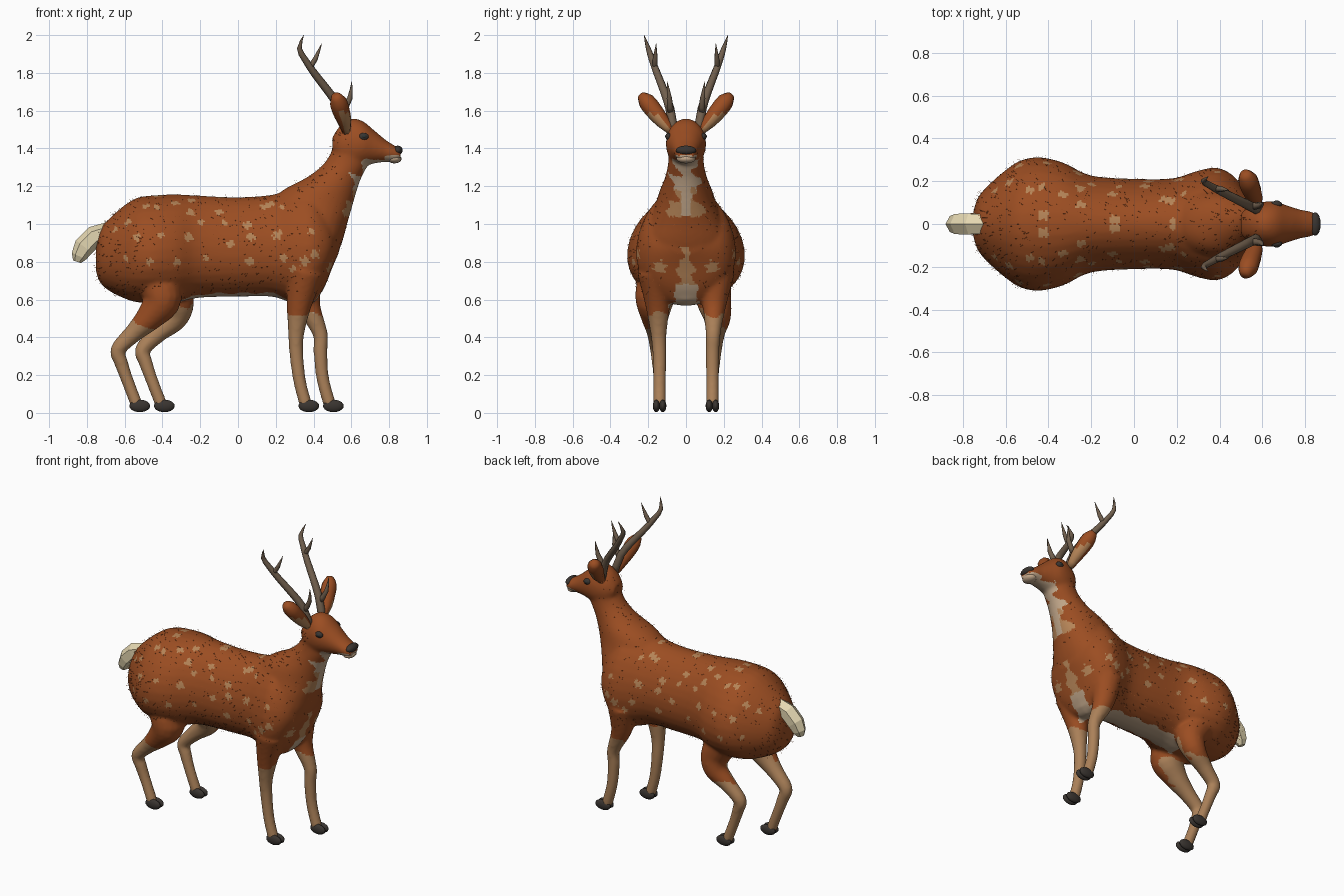
import bpy, bmesh, math, random
from mathutils import Vector

random.seed(7)
if "Cube" in bpy.data.objects:
    bpy.data.objects.remove(bpy.data.objects["Cube"])


def material(name, r, g, b):
    m = bpy.data.materials.new(name)
    m.use_nodes = True
    m.diffuse_color = (r, g, b, 1)
    node = m.node_tree.nodes["Principled BSDF"]
    node.inputs["Base Color"].default_value = (r, g, b, 1)
    node.inputs["Roughness"].default_value = 0.8
    return m


COAT = material("russet_coat", .33, .075, .016)
SPOT = material("pale_spots", .46, .23, .095)
LEG = material("tan_legs", .41, .22, .1)
WHITE = material("cream_throat", .53, .38, .25)
TAIL = material("cream_tail", .78, .68, .44)
HORN = material("antler_brown", .165, .115, .075)
DARK = material("hoof_dark", .042, .035, .03)
EYE = material("eye_grey", .03, .035, .033)


def add_mesh(name, bm, mats, smooth=True):
    me = bpy.data.meshes.new(name)
    bmesh.ops.recalc_face_normals(bm, faces=bm.faces)
    bm.to_mesh(me)
    bm.free()
    for m in mats:
        me.materials.append(m)
    if smooth:
        me.shade_smooth()
    ob = bpy.data.objects.new(name, me)
    bpy.context.collection.objects.link(ob)
    return ob


def refine(pts, n):
    """Catmull-Rom subdivision of tuples."""
    out = []
    for i in range(len(pts) - 1):
        a, b, c, d = (pts[max(0, min(len(pts) - 1, i + k))] for k in (-1, 0, 1, 2))
        for s in range(n):
            t = s / n
            out.append([q + .5 * t * (r - p + t * (2*p - 5*q + 4*r - w + t * (3*(q - r) + w - p)))
                        for p, q, r, w in zip(a, b, c, d)])
    return out + [list(pts[-1])]


def skin(bm, rings):
    """Bridge closed rings and cap both ends."""
    vs = [[bm.verts.new(p) for p in ring] for ring in rings]
    n = len(vs[0])
    for a, b in zip(vs, vs[1:]):
        for i in range(n):
            bm.faces.new((a[i], a[(i + 1) % n], b[(i + 1) % n], b[i]))
    bm.faces.new(vs[0][::-1])
    bm.faces.new(vs[-1])


def loft(bm, sections, upright=False, egg=0.0, n=32):
    """Sections are (position, low, high, half width) along x, or along z if upright."""
    rings = []
    for a, lo, hi, w in refine(sections, 4):
        ring = []
        for i in range(n):
            t = math.tau * i / n
            h = (lo + hi) / 2 + (hi - lo) / 2 * math.sin(t)
            y = w * math.cos(t) * (1 - egg * math.sin(t))
            ring.append((h, y, a) if upright else (a, y, h))
        rings.append(ring)
    skin(bm, rings)


def tube(bm, pts, n=16, sub=4):
    """Points are (x, y, z, radius)."""
    pts = refine(pts, sub)
    pos = [Vector(p[:3]) for p in pts]
    rings = []
    for i, p in enumerate(pos):
        t = (pos[min(i + 1, len(pos) - 1)] - pos[max(i - 1, 0)]).normalized()
        side = t.cross(Vector((0, 1, 0))).normalized()
        up = side.cross(t)
        r = max(pts[i][3], .001)
        rings.append([p + r * (math.cos(a) * side + math.sin(a) * up)
                      for a in (math.tau * k / n for k in range(n))])
    skin(bm, rings)


def ellipsoid(bm, centre, size):
    new = bmesh.ops.create_uvsphere(bm, u_segments=16, v_segments=10, radius=1)["verts"]
    for v in new:
        v.co = Vector(c + s * q for c, s, q in zip(centre, size, v.co))


# Coat: torso, neck, head and legs fused into one skin
bm = bmesh.new()
loft(bm, [(-.752, .75, .87, .05), (-.73, .69, .97, .12), (-.68, .645, 1.03, .18), (-.6, .605, 1.1, .25),
          (-.53, .585, 1.14, .295), (-.44, .58, 1.152, .31), (-.33, .585, 1.157, .285),
          (-.2, .61, 1.15, .225), (0, .615, 1.142, .21), (.18, .615, 1.155, .212),
          (.29, .58, 1.19, .245), (.38, .57, 1.2, .262), (.45, .65, 1.14, .235),
          (.5, .77, 1.04, .18), (.535, .85, .95, .08)], egg=.12)
loft(bm, [(.6, .3, .42, .12), (.75, .25, .49, .22), (.9, .2, .55, .235), (1.0, .17, .578, .205),
          (1.1, .17, .607, .165), (1.18, .24, .63, .138), (1.25, .37, .655, .11),
          (1.32, .455, .69, .095), (1.4, .502, .7, .09), (1.49, .53, .66, .075)], upright=True)
loft(bm, [(.5, 1.38, 1.46, .05), (.54, 1.31, 1.52, .085), (.6, 1.285, 1.558, .103), (.66, 1.305, 1.545, .105),
          (.72, 1.32, 1.497, .085), (.78, 1.328, 1.447, .067), (.83, 1.328, 1.415, .058),
          (.86, 1.34, 1.4, .045)])
SHANK = [(.155, .165, .51, .075), (.07, .157, .425, .051), (-.015, .15, .335, .041), (.0, .145, .27, .037),
         (.035, .14, .17, .033), (.085, .14, .04, .033)]
THIGH_NEAR = [(.17, .15, .74, .1), (.22, .165, .61, .105)]
THIGH_FAR = [(.07, .14, .74, .1), (.16, .145, .61, .095)]
FORE_NEAR = [(.36, .16, .75, .1), (.325, .15, .58, .068), (.308, .145, .42, .043), (.31, .14, .3, .037),
             (.328, .14, .16, .034), (.36, .14, .04, .034)]
FORE_FAR = [(.35, .16, .75, .1), (.37, .15, .58, .066), (.42, .145, .46, .045), (.439, .143, .4, .039),
            (.437, .14, .32, .037), (.449, .14, .18, .034), (.487, .14, .04, .034)]
tube(bm, [(x - .62, -y, z, r) for x, y, z, r in THIGH_NEAR + SHANK])
tube(bm, [(x - .49, y, z, r) for x, y, z, r in THIGH_FAR + SHANK])
tube(bm, [(x, -y, z, r) for x, y, z, r in FORE_NEAR])
tube(bm, FORE_FAR)
blank = add_mesh("coat_blank", bm, [])
remesh = blank.modifiers.new("fuse", 'REMESH')
remesh.mode = 'VOXEL'
remesh.voxel_size = .01
soften = blank.modifiers.new("soften", 'SMOOTH')
soften.factor = .5
soften.iterations = 10
mesh = bpy.data.meshes.new_from_object(blank.evaluated_get(bpy.context.evaluated_depsgraph_get()))
bpy.data.objects.remove(blank)
coat = bpy.data.objects.new("coat_body", mesh)
bpy.context.collection.objects.link(coat)
mesh.materials.clear()
for m in (COAT, SPOT, LEG, WHITE):
    mesh.materials.append(m)
mesh.shade_smooth()

# Mirrored spots: flank places as (x, z), back places as (x, y)
FLANK = [(-.43, 1.09), (-.33, 1.11), (-.25, 1.06), (-.07, 1.01), (.05, .99), (.14, 1.09), (.23, 1.09),
         (-.58, 1.01), (-.65, .97), (-.54, .93), (-.41, .94), (-.47, .8), (-.32, .8), (-.26, .93),
         (-.17, .82), (-.04, .89), (.07, .93), (.21, .94), (.06, .8), (.24, .82), (.35, .8), (.29, .76),
         (.41, .84), (.39, .96), (-.59, .82), (-.2, 1.01)]
BACK = [(-.49, .16), (-.42, .04), (-.1, .14), (-.09, .02), (.17, .11), (.18, .01), (-.25, .09)]
half = [p.center.copy() for p in mesh.polygons if p.center.y > 0 and p.center.z > .65]
upper = [c for c in half if c.z > 1.05 and c.x < .3]
spots = [min(half, key=lambda c: math.hypot(c.x - x, c.z - z) - .05 * c.y) for x, z in FLANK]
spots += [min(upper, key=lambda c: math.hypot(c.x - x, c.y - y)) for x, y in BACK]
spots = [(c, random.uniform(.017, .026)) for c in spots] + [(Vector((.49, .14, .77)), .036)]


def coat_index(c, n):
    x, y, z = c
    ay = abs(y)
    wob = .012 * math.sin(45 * x + 30 * z) + .008 * math.sin(90 * z + 60 * y)
    # Lower legs, reaching higher on the inner side
    if x < 0 and z < .575 and z < .45 + wob + (.12 if ay < .15 else 0) + .25 * max(0, -.45 - x):
        return 2
    if x > 0 and z < .52 + wob:
        return 2
    # Chin and throat
    if x > .66 and z < 1.34 and n.z < -.65 or x > .78 and z < 1.362:
        return 3
    if n.x > .25 and x > .5 and 1.04 < z < 1.36 and ay < .055 + 2 * wob + .25 * max(0, 1.18 - z):
        return 3 if z > 1.17 + 2 * wob or ay < .025 else 1
    # Breast and belly
    if n.x > .2 and x > .4 and .68 < z < .88 and ay < .045 - .15 * (z - .7) + wob:
        return 1
    if x > .3 and z < .68 and ay < .055 + wob + .4 * max(0, .62 - z) and (n.x > .2 or n.z < -.3):
        return 3
    if n.z < -.8 and z < .66 and ay < .075 + wob and x > -.35:
        return 3
    q = Vector((x, ay, z))
    ragged = .95 + .3 * math.sin(190 * x + 140 * z)
    return int(any((q - s).length < r * ragged for s, r in spots))


for p in mesh.polygons:
    p.material_index = coat_index(p.center, p.normal)

# Short coarse hairs lying back along the coat
bm = bmesh.new()
furry = [p for p in mesh.polygons if p.center.z > .62 and p.center.x < .6 and p.material_index == 0]
for p in random.sample(furry, 1500):
    lean = Vector((random.uniform(-1.2, -.2), random.uniform(-.4, .4), random.uniform(-.6, .3)))
    tip = (p.normal * .8 + lean).normalized() * random.uniform(.012, .026)
    side = tip.cross(p.normal).normalized() * .0009
    bm.faces.new([bm.verts.new(q) for q in (p.center - side, p.center + side, p.center + tip)])
add_mesh("fur_hairs", bm, [COAT], False)

# Cloven hooves
for name, x, s in (("near_fore", .375, -1), ("far_fore", .505, 1), ("near_hind", -.52, -1), ("far_hind", -.39, 1)):
    bm = bmesh.new()
    for d in (-.017, .017):
        ellipsoid(bm, (x, s * .14 + d, .037), (.055, .019, .033))
    add_mesh(name + "_hoof", bm, [DARK])

# Nose
bm = bmesh.new()
ellipsoid(bm, (.846, 0, 1.39), (.026, .055, .025))
add_mesh("nose", bm, [DARK])

# Lower lip
bm = bmesh.new()
ellipsoid(bm, (.828, 0, 1.345), (.038, .05, .024))
add_mesh("lower_lip", bm, [WHITE])

# Tail
bm = bmesh.new()
tube(bm, [(-.67, 0, .965, .05), (-.76, 0, .935, .056), (-.815, 0, .88, .055), (-.842, 0, .83, .042),
          (-.852, 0, .8, .022)], n=6, sub=1)
add_mesh("tail", bm, [TAIL], False)

# Eyes, ears and antlers on both sides
for side, s in (("near", -1), ("far", 1)):
    bm = bmesh.new()
    ellipsoid(bm, (.665, s * .092, 1.463), (.027, .016, .02))
    add_mesh(side + "_eyelid", bm, [DARK])
    bm = bmesh.new()
    ellipsoid(bm, (.667, s * .1, 1.464), (.015, .0105, .011))
    add_mesh(side + "_eye", bm, [EYE])

    bm = bmesh.new()
    tube(bm, [(.572, s * .075, 1.49, .022), (.563, s * .125, 1.545, .038), (.545, s * .17, 1.6, .046),
              (.53, s * .21, 1.65, .045), (.515, s * .238, 1.682, .022)], n=10, sub=2)
    ear = add_mesh(side + "_ear", bm, [COAT, SPOT])
    for p in ear.data.polygons:
        outward = p.normal.y * s - p.normal.z
        p.material_index = int(p.center.z < 1.59 and p.normal.x > -.2 and outward > -.2)

    bm = bmesh.new()
    tube(bm, [(.58, s * .065, 1.48, .025), (.54, s * .085, 1.61, .024), (.48, s * .115, 1.7, .022),
              (.41, s * .15, 1.79, .02), (.355, s * .18, 1.87, .017), (.325, s * .2, 1.93, .013),
              (.348, s * .222, 2.0, .001)], n=8, sub=2)
    tube(bm, [(.38, s * .165, 1.83, .014), (.41, s * .163, 1.875, .013), (.443, s * .158, 1.955, .001)], n=8, sub=2)
    tube(bm, [(.55, s * .083, 1.59, .018), (.592, s * .088, 1.665, .014), (.602, s * .1, 1.755, .001)], n=8, sub=2)
    add_mesh(side + "_antler", bm, [HORN])
